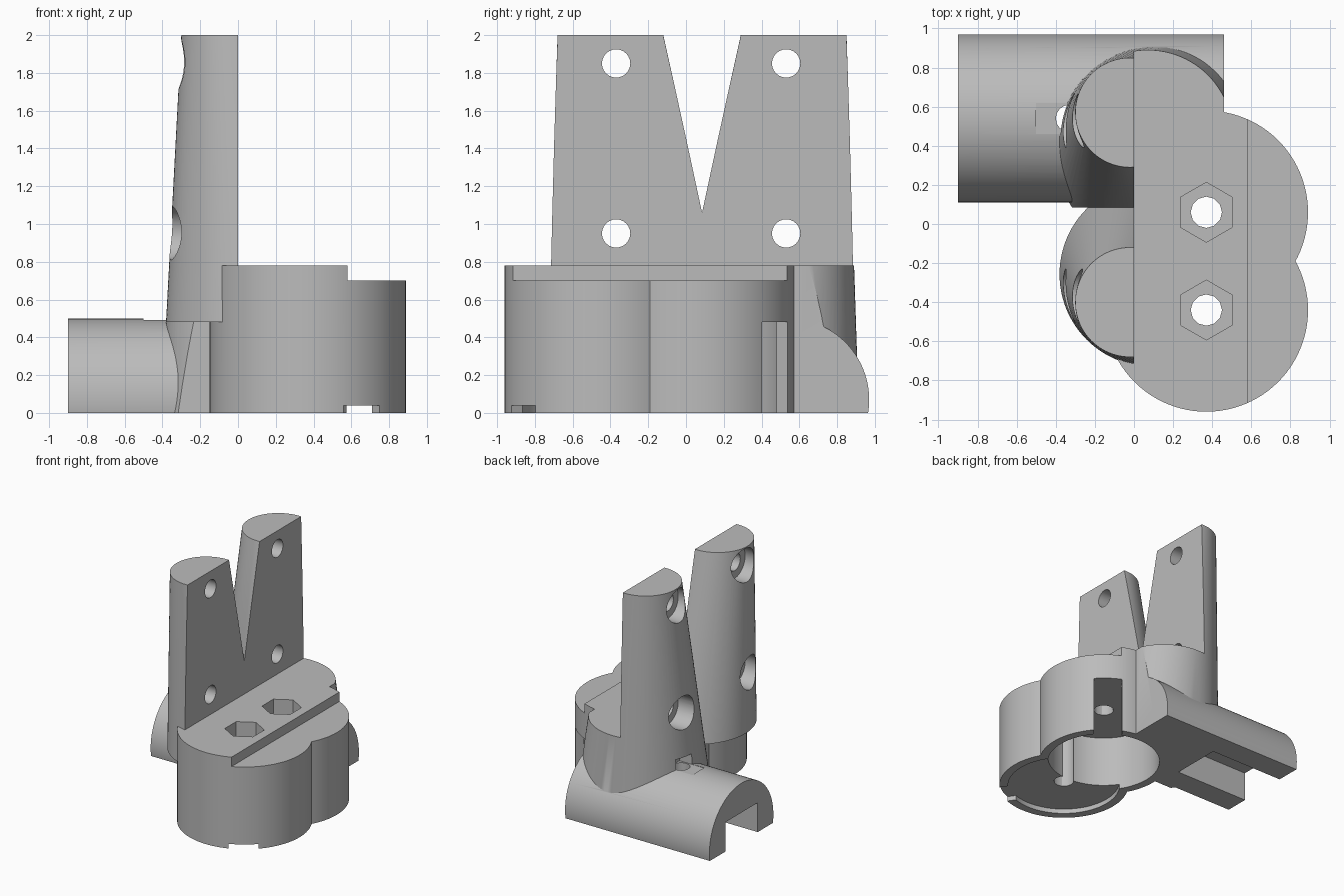
import bpy
import bmesh
from math import pi, radians, cos, sin
from mathutils import Matrix, Vector

if "Cube" in bpy.data.objects:
    bpy.data.objects.remove(bpy.data.objects["Cube"])

grey = bpy.data.materials.new("plain grey")
grey.use_nodes = True
grey.diffuse_color = (0.5, 0.5, 0.5, 1)
grey.node_tree.nodes["Principled BSDF"].inputs["Base Color"].default_value = (0.5, 0.5, 0.5, 1)


def make(name, bm):
    bmesh.ops.recalc_face_normals(bm, faces=bm.faces)
    mesh = bpy.data.meshes.new(name)
    bm.to_mesh(mesh)
    bm.free()
    mesh.materials.append(grey)
    obj = bpy.data.objects.new(name, mesh)
    bpy.context.collection.objects.link(obj)
    return obj


def box(name, lo, hi, origin=(0, 0, 0), angle=0):
    bm = bmesh.new()
    bmesh.ops.create_cube(bm, size=1)
    lo, hi = Vector(lo), Vector(hi)
    size = hi - lo
    m = (Matrix.Translation(origin) @ Matrix.Rotation(angle, 4, "Z")
         @ Matrix.Translation((lo + hi) / 2) @ Matrix.Diagonal((*size, 1)))
    bmesh.ops.transform(bm, matrix=m, verts=bm.verts)
    return make(name, bm)


def loft(name, bottom, top, r0, r1, sides=96, axis="Z", turn=0):
    """Round solid between two parallel circles, along z or x."""
    bm = bmesh.new()
    rings = []
    for centre, r in ((bottom, r0), (top, r1)):
        ring = []
        for i in range(sides):
            a = 2 * pi * i / sides + turn
            u, v = r * cos(a), r * sin(a)
            off = Vector((u, v, 0)) if axis == "Z" else Vector((0, u, v))
            ring.append(bm.verts.new(Vector(centre) + off))
        rings.append(ring)
    bm.faces.new(rings[0])
    bm.faces.new(rings[1])
    for i in range(sides):
        j = (i + 1) % sides
        bm.faces.new((rings[0][i], rings[0][j], rings[1][j], rings[1][i]))
    return make(name, bm)


def combine(target, other, operation="DIFFERENCE"):
    mod = target.modifiers.new("join", "BOOLEAN")
    mod.operation, mod.solver, mod.object = operation, "EXACT", other
    graph = bpy.context.evaluated_depsgraph_get()
    mesh = bpy.data.meshes.new_from_object(target.evaluated_get(graph))
    target.modifiers.clear()
    target.data = mesh
    bpy.data.objects.remove(other)


DECK, ROOF, SPLIT = 0.78, 0.48, 0.085
HUBS = ((0.37, -0.44), (0.37, 0.06))


def tower(name, y, lean, base):
    """Leaning cone, flat on its inner side above the deck."""
    t = (2 - base) / (2 - DECK)
    cone = loft(name, (-0.02 + 0.09 * t, y + lean * t, base), (-0.02, y, 2),
                0.28 + 0.155 * t, 0.28)
    combine(cone, box("cut", (0, -2, DECK), (2, 2, 3)))
    lo, hi = (SPLIT, 2) if lean > 0 else (-2, SPLIT)
    combine(cone, box("cut", (-2, lo, -1), (2, hi, 3)))
    return cone


# Two towers, round hubs and the horizontal arm
bracket = tower("bracket", 0.57, -0.115, 0)
combine(bracket, box("cut", (0.46, -2, -1), (2, 2, 3)))
arm = loft("arm", (-0.9, 0.54, 0.07), (0.46, 0.54, 0.07), 0.43, 0.43, axis="X")
combine(arm, box("cut", (-2, -2, -1), (2, 2, 0)))
combine(bracket, arm, "UNION")
combine(bracket, tower("front_tower", -0.4, 0.115, ROOF), "UNION")
for x, y in HUBS:
    combine(bracket, loft("hub", (x, y, 0), (x, y, DECK), 0.52, 0.52), "UNION")

# Lowered ledge on the deck
combine(bracket, box("ledge", (0.58, -2, 0.70), (2, 2, 1)))

# Recesses below, radial openings, bolt holes and hexagonal nut pockets
for (x, y), depth, angle in zip(HUBS, (0.04, ROOF), (-56, 54)):
    combine(bracket, loft("recess", (x, y, -0.1), (x, y, depth), 0.45, 0.45))
    combine(bracket, box("opening", (0.3, -0.115, -0.1), (0.7, 0.115, depth),
                         (x, y, 0), radians(angle)))
    combine(bracket, loft("bolt_hole", (x, y, -0.1), (x, y, 1), 0.08, 0.08, 12))
    combine(bracket, loft("nut_pocket", (x, y, 0.63), (x, y, 1), 0.153, 0.153, 6, turn=pi / 6))

# Screw holes with counterbores through the towers
for y in (-0.37, 0.53):
    for z in (0.95, 1.85):
        combine(bracket, loft("screw_hole", (-1, y, z), (0.3, y, z), 0.075, 0.075, 24, "X"))
        combine(bracket, loft("counterbore", (-1, y, z), (-0.2, y, z), 0.14, 0.14, 48, "X"))

# Channel under the arm, with its screw hole and clearance
combine(bracket, box("channel", (-2, 0.32, -0.1), (-0.2, 0.755, 0.25)))
combine(bracket, loft("arm_hole", (-0.33, 0.54, -0.1), (-0.33, 0.54, 0.55), 0.07, 0.07, 16))
combine(bracket, box("clearance", (-0.5, 0.46, 0.49), (-0.26, 0.62, 0.58)))

bpy.ops.object.select_all(action="DESELECT")
bracket.select_set(True)
bpy.context.view_layer.objects.active = bracket
bpy.ops.object.shade_smooth_by_angle(angle=radians(30))
